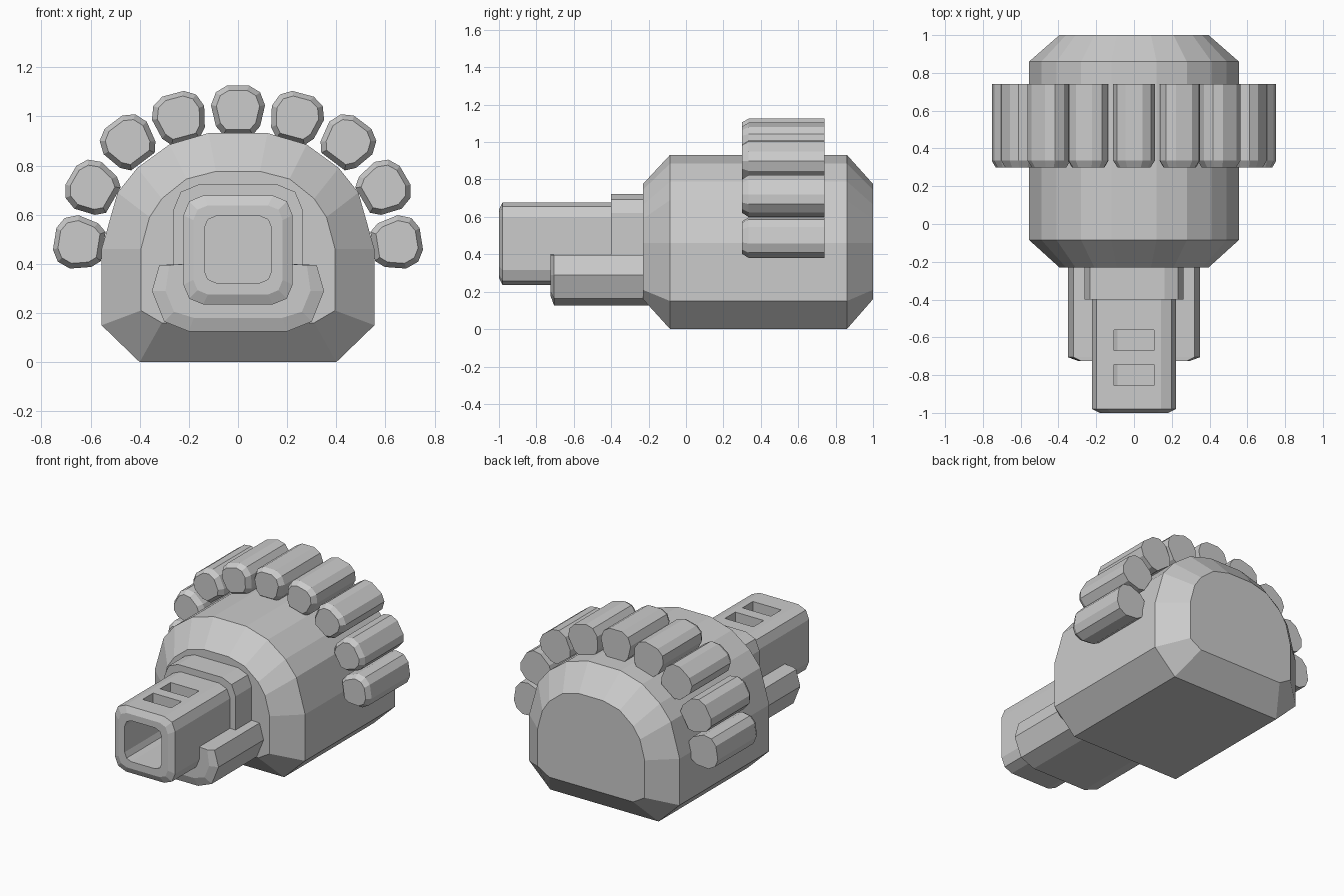
import bpy, bmesh
from math import radians, sin, cos, pi

old = bpy.data.objects.get("Cube")
if old:
    bpy.data.objects.remove(old, do_unlink=True)

grey = bpy.data.materials.new("plain_grey")
grey.use_nodes = True
GREY = (0.6, 0.6, 0.6, 1)
grey.diffuse_color = GREY
grey.node_tree.nodes["Principled BSDF"].inputs["Base Color"].default_value = GREY


def mirrored(half):
    """Close a right-hand half profile, listed bottom to top, across x = 0."""
    return half + [(-x, z) for x, z in reversed(half)]


def rounded_box(hw, z0, z1, r):
    """Rectangle profile with three-point rounded corners."""
    pts = []
    for sx, sz, a0 in ((1, 0, 270), (1, 1, 0), (-1, 1, 90), (-1, 0, 180)):
        cx, cz = sx * (hw - r), (z1 - r if sz else z0 + r)
        for k in range(3):
            a = radians(a0 + 45 * k)
            pts.append((cx + r * cos(a), cz + r * sin(a)))
    return pts


def loft(name, rings):
    """Skin matching profiles set at increasing y, with flat end caps."""
    bm = bmesh.new()
    loops = [[bm.verts.new((x, y, z)) for x, z in prof] for prof, y in rings]
    n = len(loops[0])
    for a, b in zip(loops, loops[1:]):
        for i in range(n):
            j = (i + 1) % n
            bm.faces.new((a[i], a[j], b[j], b[i]))
    bm.faces.new(loops[0])
    bm.faces.new(loops[-1])
    bmesh.ops.recalc_face_normals(bm, faces=bm.faces)
    mesh = bpy.data.meshes.new(name)
    bm.to_mesh(mesh)
    bm.free()
    mesh.materials.append(grey)
    obj = bpy.data.objects.new(name, mesh)
    bpy.context.collection.objects.link(obj)
    return obj


def cut(target, cutter):
    mod = target.modifiers.new(cutter.name, 'BOOLEAN')
    mod.operation = 'DIFFERENCE'
    mod.solver = 'EXACT'
    mod.object = cutter
    cutter.hide_render = True
    cutter.hide_set(True)


# Domed body with chamfered ends
wide = mirrored([(0.40, 0), (0.555, 0.15), (0.555, 0.46), (0.49, 0.69),
                 (0.41, 0.79), (0.28, 0.885), (0.12, 0.932)])
small = mirrored([(0.31, 0.16), (0.395, 0.21), (0.395, 0.46), (0.36, 0.59),
                  (0.31, 0.665), (0.21, 0.745), (0.09, 0.776)])
loft("body", [(small, -0.23), (wide, -0.085), (wide, 0.86), (small, 1.0)])

# Square barrel with bore and two top slots
outer = rounded_box(0.222, 0.235, 0.678, 0.08)
barrel = loft("barrel", [(rounded_box(0.182, 0.275, 0.638, 0.06), -1.0),
                         (outer, -0.98), (outer, -0.2)])
bore = rounded_box(0.137, 0.322, 0.595, 0.05)
cut(barrel, loft("bore_cutter", [(bore, -1.1), (bore, -0.40)]))
slot = [(-0.105, 0.5), (0.105, 0.5), (0.105, 0.8), (-0.105, 0.8)]
for i, y in enumerate((-0.855, -0.67)):
    cut(barrel, loft(f"slot_cutter_{i + 1}", [(slot, y), (slot, y + 0.11)]))

# Collar where the barrel meets the body
collar = rounded_box(0.262, 0.2, 0.722, 0.1)
loft("collar", [(collar, -0.40), (collar, -0.15)])

# Cradle wrapped under the barrel
inner = [(0.2, 0.40), (0.2, 0.28)]
cradle = mirrored([(0.2, 0.125), (0.30, 0.165), (0.35, 0.29), (0.32, 0.395)] + inner)
cradle_tip = mirrored([(0.18, 0.18), (0.26, 0.205), (0.295, 0.29), (0.28, 0.395)] + inner)
loft("cradle", [(cradle_tip, -0.725), (cradle, -0.705), (cradle, -0.15)])

# Fan of nine rods around the dome, each narrower on its inner side
rod = mirrored([(0.06, -0.105), (0.09, -0.07), (0.11, 0.015),
                (0.09, 0.068), (0.045, 0.095)])


def placed(profile, x, z, angle, scale=1):
    c, s = cos(radians(angle)), sin(radians(angle))
    return [(x + scale * (u * c + v * s), z + scale * (v * c - u * s))
            for u, v in profile]


spots = [(0, 1.03, 0), (0.24, 1.0, 15), (0.45, 0.9, 37),
         (0.598, 0.712, 60), (0.652, 0.487, 81)]
for i, (x, z, angle) in enumerate(spots):
    for side in ((1, -1) if i else (1,)):
        full = placed(rod, side * x, z, side * angle)
        tip = placed(rod, side * x, z, side * angle, 0.8)
        label = "top" if not i else ("left" if side > 0 else "right") + f"_{i}"
        loft(f"rod_{label}", [(tip, 0.30), (full, 0.335), (full, 0.74)])
